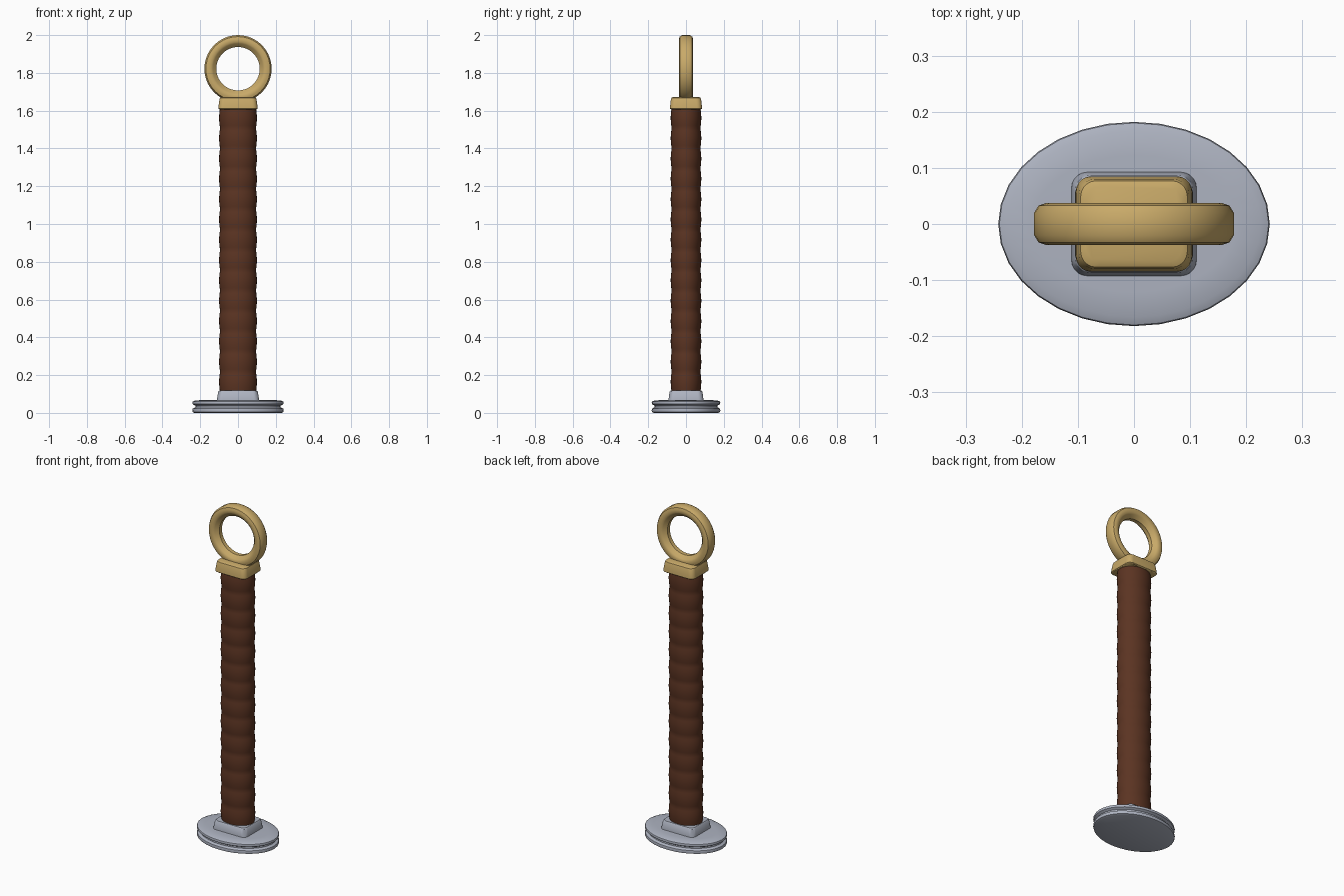
import bpy, bmesh, math

cube = bpy.data.objects.get("Cube")
if cube:
    bpy.data.objects.remove(cube, do_unlink=True)


def make_material(name, rgb):
    m = bpy.data.materials.new(name)
    m.use_nodes = True
    m.diffuse_color = (*rgb, 1)
    m.node_tree.nodes["Principled BSDF"].inputs["Base Color"].default_value = (*rgb, 1)
    return m


brass = make_material("brass", (0.58, 0.40, 0.14))
steel = make_material("steel", (0.42, 0.45, 0.53))
leather = make_material("brown leather", (0.105, 0.034, 0.016))


def ellipse(rx, ry, n=32):
    return [(rx * math.cos(2 * math.pi * i / n), ry * math.sin(2 * math.pi * i / n))
            for i in range(n)]


def rounded_rect(hx, hy, radius=0.028, steps=5):
    pts = []
    for q, (sx, sy) in enumerate([(1, 1), (-1, 1), (-1, -1), (1, -1)]):
        for k in range(steps + 1):
            a = math.pi / 2 * (q + k / steps)
            pts.append((sx * (hx - radius) + radius * math.cos(a),
                        sy * (hy - radius) + radius * math.sin(a)))
    return pts


def finish(name, bm, material, angle=35):
    bmesh.ops.recalc_face_normals(bm, faces=bm.faces)
    mesh = bpy.data.meshes.new(name)
    bm.to_mesh(mesh)
    bm.free()
    mesh.materials.append(material)
    obj = bpy.data.objects.new(name, mesh)
    bpy.context.collection.objects.link(obj)
    bpy.ops.object.select_all(action='DESELECT')
    obj.select_set(True)
    bpy.context.view_layer.objects.active = obj
    bpy.ops.object.shade_smooth_by_angle(angle=math.radians(angle))
    return obj


def bridge(bm, a, b):
    for i in range(len(a)):
        j = (i + 1) % len(a)
        bm.faces.new((a[i], a[j], b[j], b[i]))


def loft(name, outline, sections, material, angle=35):
    """Stack outlines of half sizes (hx, hy) at height z and cap both ends."""
    bm = bmesh.new()
    rings = [[bm.verts.new((x, y, z)) for x, y in outline(hx, hy)]
             for hx, hy, z in sections]
    for a, b in zip(rings, rings[1:]):
        bridge(bm, a, b)
    bm.faces.new(rings[0])
    bm.faces.new(rings[-1])
    return finish(name, bm, material, angle)


# Oval guard with a groove around its rim
rim = [(0.012, 0), (0.002, 0.004), (0, 0.012), (0.002, 0.022), (0.016, 0.03),
       (0.016, 0.038), (0.002, 0.046), (0, 0.054), (0.002, 0.06), (0.016, 0.066),
       (0.06, 0.068)]
loft("guard", ellipse, [(0.242 - d, 0.182 - d, z) for d, z in rim], steel)

# Tapered collar on the guard
loft("lower_collar", rounded_rect,
     [(0.112, 0.093, 0.06), (0.111, 0.092, 0.074), (0.105, 0.087, 0.112),
      (0.1, 0.082, 0.118)], steel)

# Oval grip with soft wrap ridges
ridges, per, bottom, top = 14, 8, 0.11, 1.615
grip = []
for i in range(ridges * per + 1):
    t = i / per
    d = 0.005 * (1 - abs(math.sin(math.pi * t)))
    grip.append((0.1 - d, 0.081 - d, bottom + (top - bottom) * t / ridges))
loft("grip", ellipse, grip, leather, 60)

# Pommel cap
loft("pommel_cap", rounded_rect,
     [(0.1, 0.08, 1.607), (0.104, 0.085, 1.611), (0.103, 0.084, 1.625),
      (0.098, 0.08, 1.66), (0.095, 0.077, 1.668), (0.086, 0.068, 1.673)], brass)

# Pommel ring: half profile of radius and depth, mirrored front to back
half = [(0.115, 0.012), (0.133, 0.031), (0.142, 0.037), (0.158, 0.037),
        (0.17, 0.033), (0.178, 0.02)]
profile = half + [(r, -y) for r, y in reversed(half)]
bm = bmesh.new()
n = 40
loops = []
for i in range(n):
    a = 2 * math.pi * i / n
    loops.append([bm.verts.new((r * math.cos(a), y, 1.822 + r * math.sin(a)))
                  for r, y in profile])
for i in range(n):
    bridge(bm, loops[i], loops[(i + 1) % n])
finish("pommel_ring", bm, brass)
